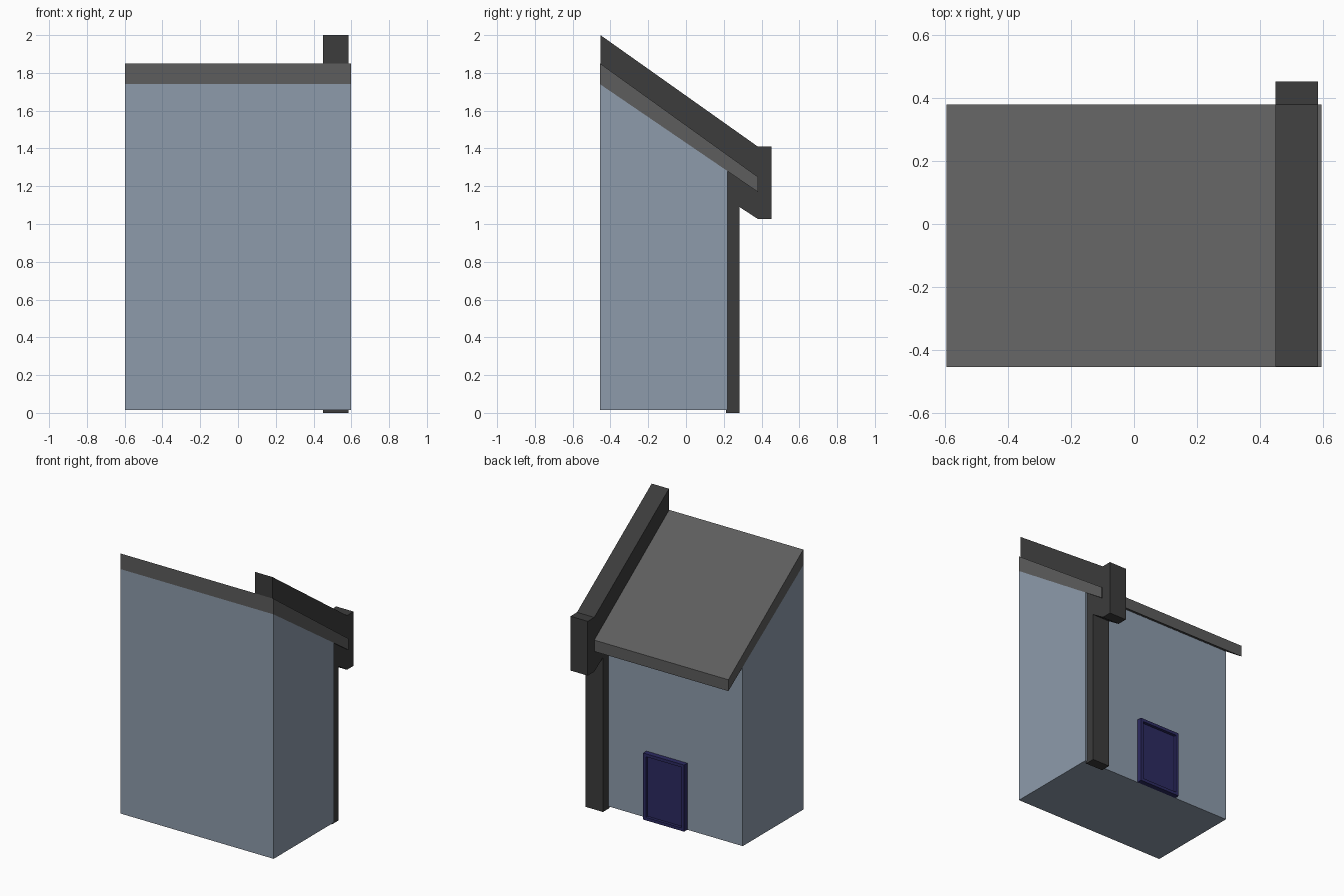
import bpy, bmesh

if "Cube" in bpy.data.objects:
    bpy.data.objects.remove(bpy.data.objects["Cube"])


def paint(obj, name, color):
    mat = bpy.data.materials.get(name) or bpy.data.materials.new(name)
    mat.diffuse_color = (*color, 1)
    mat.use_nodes = True
    mat.node_tree.nodes["Principled BSDF"].inputs["Base Color"].default_value = mat.diffuse_color
    obj.data.materials.append(mat)


def finish(bm, name):
    bmesh.ops.recalc_face_normals(bm, faces=bm.faces)
    mesh = bpy.data.meshes.new(name)
    bm.to_mesh(mesh)
    bm.free()
    obj = bpy.data.objects.new(name, mesh)
    bpy.context.collection.objects.link(obj)
    return obj


def extrude_profile(name, profile, x0, x1):
    """Extrude a closed (y, z) outline along x."""
    bm = bmesh.new()
    face = bm.faces.new([bm.verts.new((x0, y, z)) for y, z in profile])
    new = bmesh.ops.extrude_face_region(bm, geom=[face])["geom"]
    verts = [g for g in new if isinstance(g, bmesh.types.BMVert)]
    bmesh.ops.translate(bm, verts=verts, vec=(x1 - x0, 0, 0))
    return finish(bm, name)


FRONT, WALL, EAVE = -0.455, 0.22, 0.38

# House body with a sloping top
body = extrude_profile("wall_body", [
    (FRONT, 0.015), (WALL, 0.015), (WALL, 1.28), (FRONT, 1.74)], -0.597, 0.597)
paint(body, "wall_blue_grey", (0.27, 0.33, 0.41))

# Lean-to roof slab, slightly thinner at the eave
roof = extrude_profile("roof_slab", [
    (FRONT, 1.74), (EAVE, 1.17), (EAVE, 1.25), (FRONT, 1.85)], -0.597, 0.597)
paint(roof, "roof_grey", (0.11, 0.11, 0.11))

# Rafter beam with block end and post, one continuous outline
beam = extrude_profile("beam_and_post", [
    (FRONT + 0.002, 2.0), (EAVE, 1.41), (0.453, 1.41), (0.453, 1.027),
    (EAVE, 1.027), (0.283, 1.09), (0.283, 0.0), (0.212, 0.0),
    (0.212, 1.14), (FRONT + 0.002, 1.60)], 0.45, 0.585)
paint(beam, "timber_dark", (0.045, 0.045, 0.045))

# Door on the back wall with a recessed panel
door = extrude_profile("door", [
    (WALL - 0.01, 0.015), (0.256, 0.015), (0.256, 0.485), (WALL - 0.01, 0.485)],
    -0.165, 0.155)
bm = bmesh.new()
bm.from_mesh(door.data)
bm.faces.ensure_lookup_table()
panel = max(bm.faces, key=lambda f: f.calc_center_median().y)
bmesh.ops.inset_region(bm, faces=[panel], thickness=0.03)
new = bmesh.ops.extrude_face_region(bm, geom=[panel])["geom"]
bmesh.ops.translate(bm, verts=[g for g in new if isinstance(g, bmesh.types.BMVert)],
                    vec=(0, -0.02, 0))
bmesh.ops.delete(bm, geom=[panel], context="FACES_ONLY")
bmesh.ops.recalc_face_normals(bm, faces=bm.faces)
bm.to_mesh(door.data)
bm.free()
paint(door, "door_blue", (0.025, 0.023, 0.12))
